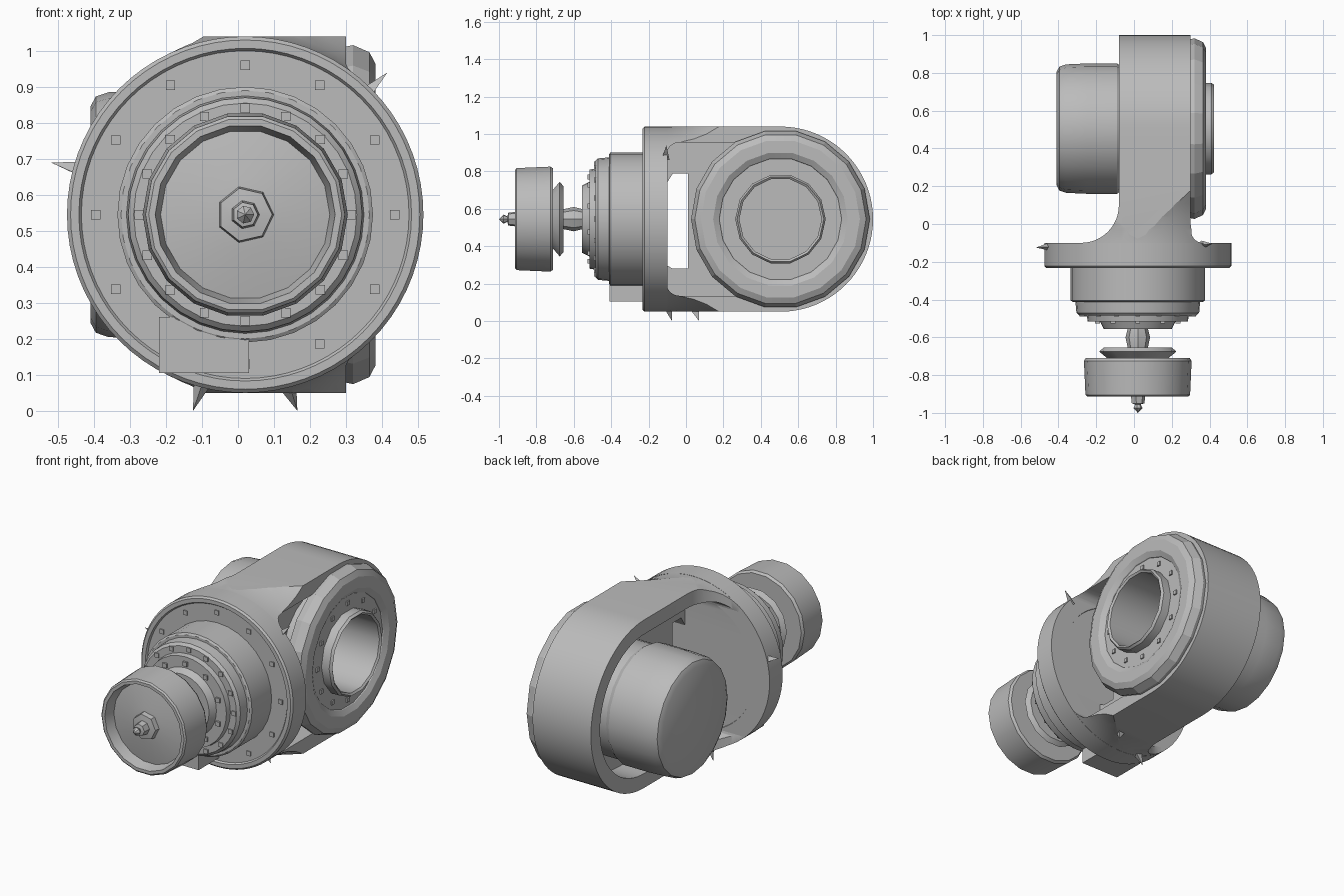
import bpy, bmesh, math
from mathutils import Vector

if "Cube" in bpy.data.objects:
    bpy.data.objects.remove(bpy.data.objects["Cube"])

CX, CY, CZ = 0.02, 0.505, 0.545   # hub axis x, side bore axis y, common height

grey = bpy.data.materials.new("plain grey")
grey.diffuse_color = (0.5, 0.5, 0.5, 1)
grey.use_nodes = True
grey.node_tree.nodes["Principled BSDF"].inputs["Base Color"].default_value = grey.diffuse_color


def finish(name, bm, smooth=30):
    bmesh.ops.remove_doubles(bm, verts=bm.verts, dist=1e-5)
    bmesh.ops.recalc_face_normals(bm, faces=bm.faces)
    me = bpy.data.meshes.new(name)
    bm.to_mesh(me)
    bm.free()
    me.materials.append(grey)
    ob = bpy.data.objects.new(name, me)
    bpy.context.collection.objects.link(ob)
    shade(ob, smooth)
    return ob


def shade(ob, angle=30):
    bpy.ops.object.select_all(action='DESELECT')
    bpy.context.view_layer.objects.active = ob
    ob.select_set(True)
    bpy.ops.object.shade_smooth_by_angle(angle=math.radians(angle))


def lathe(name, profile, axis, sides, smooth=30, phase=0.0):
    """Spin (radius, position) points around the hub (Y) or bore (X) axis."""
    bm = bmesh.new()
    rings = []
    for r, p in profile:
        ring = []
        for i in range(sides):
            a = 2 * math.pi * (i + phase) / sides
            u, w = r * math.cos(a), r * math.sin(a)
            ring.append(bm.verts.new((CX + u, p, CZ + w) if axis == 'Y' else (p, CY + u, CZ + w)))
        rings.append(ring)
    for a, b in zip(rings, rings[1:]):
        for i in range(sides):
            j = (i + 1) % sides
            bm.faces.new((a[i], a[j], b[j], b[i]))
    if profile[0] != profile[-1]:
        for ring, (r, p) in ((rings[0], profile[0]), (rings[-1], profile[-1])):
            if r > 0:
                bm.faces.new(ring)
    return finish(name, bm, smooth)


def prism(name, points, axis, lo, hi):
    """Extrude a YZ outline along X, or an XY outline along Z."""
    bm = bmesh.new()
    place = (lambda p, t: (t, p[0], p[1])) if axis == 'X' else (lambda p, t: (p[0], p[1], t))
    ends = [[bm.verts.new(place(p, t)) for p in points] for t in (lo, hi)]
    for e in ends:
        bm.faces.new(e)
    n = len(points)
    for i in range(n):
        j = (i + 1) % n
        bm.faces.new((ends[0][i], ends[0][j], ends[1][j], ends[1][i]))
    return finish(name, bm)


def boolean(ob, other, op):
    mod = ob.modifiers.new("cut", 'BOOLEAN')
    mod.object, mod.operation, mod.solver = other, op, 'EXACT'
    bpy.context.view_layer.objects.active = ob
    bpy.ops.object.modifier_apply(modifier=mod.name)
    bpy.data.objects.remove(other, do_unlink=True)
    shade(ob)


def arc(cx, cy, r, a0, a1, n):
    return [(cx + r * math.cos(math.radians(a0 + (a1 - a0) * i / n)),
             cy + r * math.sin(math.radians(a0 + (a1 - a0) * i / n))) for i in range(n + 1)]


def stadium(r, y0, corner):
    """Round at the back, square with rounded corners at the front."""
    return (arc(CY, CZ, r, -90, 90, 40)
            + arc(y0 + corner, CZ + r - corner, corner, 90, 180, 6)
            + arc(y0 + corner, CZ - r + corner, corner, 180, 270, 6))


# Main arm: straight sides flaring through fillets into the flange
plan = ([(-0.46, -0.17), (0.50, -0.17), (0.50, -0.10)] + arc(0.40, 0.0, 0.10, -90, -180, 8)
        + [(0.30, 1.1), (-0.08, 1.1)] + arc(-0.28, 0.10, 0.20, 0, -90, 12) + [(-0.46, -0.10)])
body = prism("arm_body", stadium(0.495, -0.16, 0.002), 'X', -0.7, 0.7)
boolean(body, prism("plan", plan, 'Z', -0.1, 1.2), 'INTERSECT')
# The root is rounded to the flange circle and opens out to the full arm section
boolean(body, lathe("clip", [(0.494, -0.3), (0.494, -0.09), (0.499, -0.03), (0.512, 0.04),
                             (0.535, 0.11), (0.57, 0.18), (0.66, 0.28), (0.9, 0.42),
                             (0.9, 1.2)], 'Y', 72), 'INTERSECT')
boolean(body, prism("cavity", stadium(0.41, -0.105, 0.07), 'X', -0.7, 0.7), 'DIFFERENCE')

# Web inside the arm, with an open window beside the flange
web = prism("arm_web", stadium(0.415, -0.11, 0.07), 'X', 0.08, 0.16)
window = [(-0.107, 0.30), (-0.07, 0.28), (0.01, 0.28), (0.01, 0.79), (-0.07, 0.79), (-0.107, 0.73)]
boolean(web, prism("window", window, 'X', -0.1, 0.4), 'DIFFERENCE')
boolean(web, lathe("web_bore", [(0.25, -0.2), (0.25, 0.5)], 'X', 32), 'DIFFERENCE')

# Round mounting flange with a shallow front lip and a recessed back
lathe("flange", [(0, -0.13), (0.385, -0.13), (0.395, -0.10), (0.495, -0.10), (0.495, -0.222),
                 (0.485, -0.232), (0.462, -0.232), (0.455, -0.222), (0.34, -0.222),
                 (0, -0.222)], 'Y', 72)

# Stepped hub in front of the flange
lathe("hub", [(0, -0.20), (0.355, -0.20), (0.355, -0.405), (0.345, -0.412), (0.33, -0.412),
              (0.325, -0.47), (0.31, -0.485), (0.27, -0.485), (0.265, -0.515),
              (0.20, -0.515), (0.18, -0.555), (0, -0.555)], 'Y', 32)
# Wedge-shaped foot under the hub
foot = [(-0.22, -0.21), (0.03, -0.21), (0.03, -0.41), (-0.22, -0.41)]
prism("hub_foot", foot, 'Z', 0.105, 0.26)
lathe("neck", [(0, -0.54), (0.05, -0.54), (0.065, -0.60), (0.05, -0.67), (0, -0.67)], 'Y', 8)
lathe("wheel_collar", [(0, -0.655), (0.18, -0.655), (0.205, -0.675), (0.15, -0.72), (0, -0.72)], 'Y', 14)

# Front wheel: tapered cup with a dished face
lathe("front_wheel", [(0, -0.71), (0.275, -0.71), (0.285, -0.725), (0.277, -0.905), (0.268, -0.913),
                      (0.25, -0.913), (0.235, -0.85), (0.10, -0.875), (0, -0.88)], 'Y', 18)
lathe("wheel_nut", [(0, -0.86), (0.082, -0.86), (0.075, -0.905), (0.04, -0.91), (0.035, -0.95),
                    (0.015, -0.955), (0.025, -0.975), (0, -1.0)], 'Y', 7)

# Side housing on the left: a cup closed at its outer end, bored from the right
lathe("side_housing", [(0, -0.41), (0.30, -0.41), (0.328, -0.395), (0.34, -0.36), (0.345, -0.25),
                       (0.345, -0.09), (0.325, -0.06), (0.325, 0.31), (0.24, 0.31),
                       (0.24, -0.33), (0, -0.33)], 'X', 20)

# Faceted bearing ring on the right, its plate and the bore liner with a raised collar
lathe("bearing_ring", [(0.31, 0.28), (0.47, 0.28), (0.478, 0.32), (0.458, 0.365), (0.425, 0.382),
                       (0.36, 0.382), (0.33, 0.365), (0.31, 0.33), (0.31, 0.28)], 'X', 18, 15)
lathe("bearing_plate", [(0.225, 0.27), (0.33, 0.27), (0.33, 0.36), (0.225, 0.36), (0.225, 0.27)], 'X', 28)
lathe("bore_collar", [(0.22, -0.33), (0.241, -0.33), (0.242, 0.41), (0.232, 0.424), (0.22, 0.415),
                      (0.22, -0.33)], 'X', 14)


def bolts(name, axis, radius, count, pos, size, phase=0.0):
    """Ring of square bolt heads."""
    bm = bmesh.new()
    for i in range(count):
        a = 2 * math.pi * (i + phase) / count
        u, w = radius * math.cos(a), radius * math.sin(a)
        c = Vector((CX + u, pos, CZ + w)) if axis == 'Y' else Vector((pos, CY + u, CZ + w))
        made = bmesh.ops.create_cube(bm, size=size)["verts"]
        bmesh.ops.translate(bm, vec=c, verts=made)
    return finish(name, bm, 10)


bolts("flange_bolts", 'Y', 0.415, 12, -0.215, 0.026)
bolts("hub_bolts", 'Y', 0.295, 16, -0.478, 0.026)
bolts("hub_inner_bolts", 'Y', 0.225, 10, -0.513, 0.026, 0.5)
bolts("bearing_bolts", 'X', 0.285, 12, 0.356, 0.024)


# Pointed locating pins around the arm and flange
def pin(name, base, tip, width):
    bm = bmesh.new()
    base, tip = Vector(base), Vector(tip)
    bmesh.ops.create_cone(bm, cap_ends=True, segments=3, radius1=width, radius2=0,
                          depth=(tip - base).length)
    rot = (tip - base).to_track_quat('Z', 'Y').to_matrix()
    bmesh.ops.rotate(bm, matrix=rot, verts=bm.verts)
    bmesh.ops.translate(bm, vec=(base + tip) / 2, verts=bm.verts)
    finish(name, bm, 10)


pin("left_pin", (-0.45, -0.12, 0.67), (-0.52, -0.125, 0.69), 0.022)
pin("lower_pin_left", (-0.10, -0.09, 0.075), (-0.125, -0.075, 0.0), 0.028)
pin("lower_pin_right", (0.14, 0.05, 0.07), (0.165, 0.07, 0.0), 0.03)
pin("upper_pin_right", (0.35, -0.11, 0.87), (0.415, -0.105, 0.94), 0.025)
